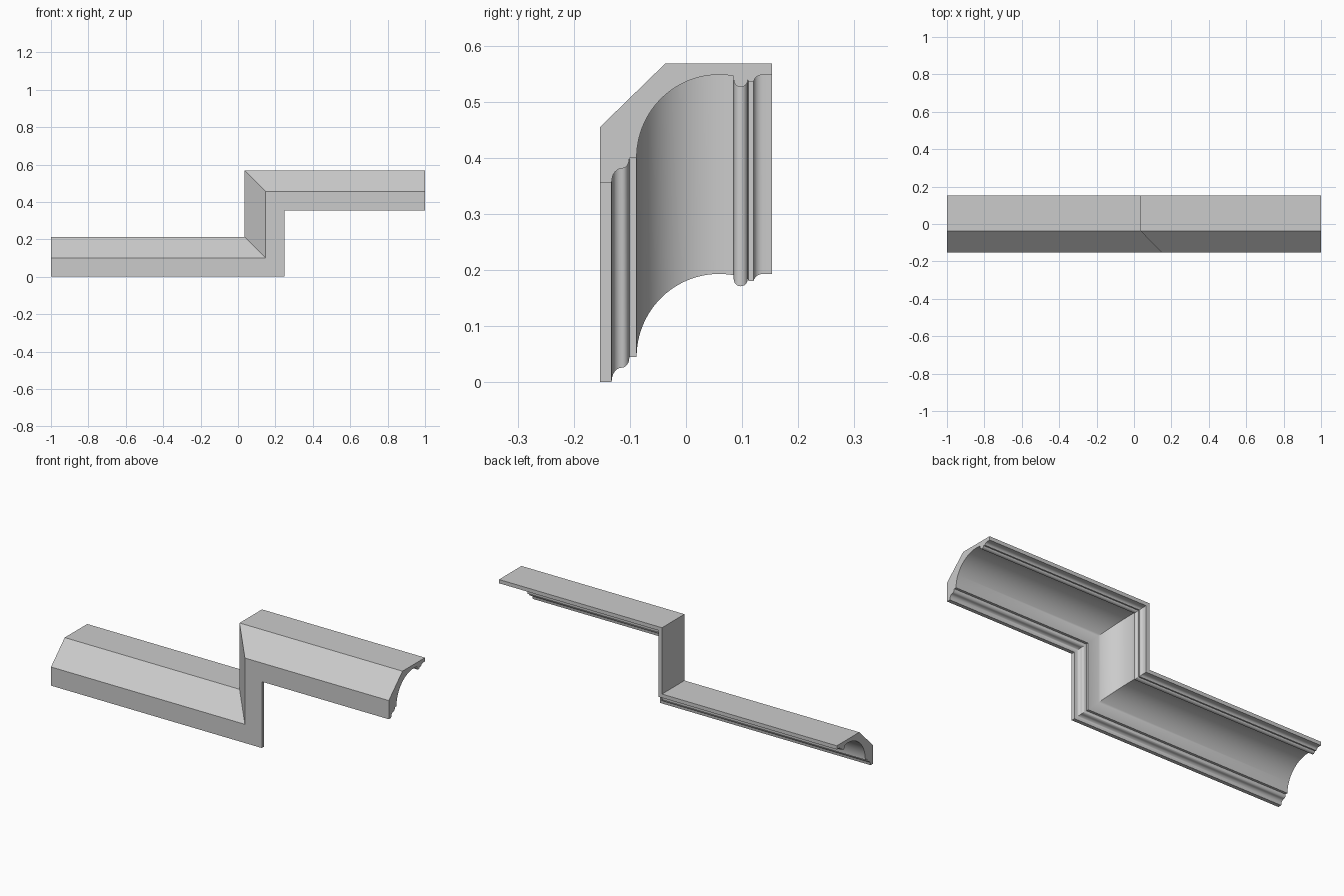
import bpy, bmesh
from math import sin, cos, radians

if "Cube" in bpy.data.objects:
    bpy.data.objects.remove(bpy.data.objects["Cube"])


def arc(cy, ch, ry, rh, a0, a1, n):
    """Points on an elliptical arc in the (depth, height) plane."""
    out = []
    for i in range(n + 1):
        a = radians(a0 + (a1 - a0) * i / n)
        out.append((cy + ry * cos(a), ch + rh * sin(a)))
    return out


# Cornice cross-section (y, height), front lip to back edge, then over the top
profile = [(-0.153, 0.0), (-0.133, 0.0)]
profile += arc(-0.114, 0.004, 0.018, 0.022, 180, 90, 6)       # ogee, lower half
profile += arc(-0.114, 0.044, 0.013, 0.018, -90, 0, 6)[1:]    # ogee, upper half
profile += [(-0.101, 0.045), (-0.088, 0.045)]
profile += arc(0.059, 0.045, 0.147, 0.148, 180, 80, 28)[1:]   # large cove
profile += arc(0.0975, 0.184, 0.0125, 0.013, 180, 360, 12)    # bead
profile += [(0.111, 0.181), (0.120, 0.180)]
profile += arc(0.137, 0.180, 0.016, 0.013, 180, 90, 6)[1:]    # small cove
profile += [(0.153, 0.193), (0.153, 0.213), (-0.037, 0.213), (-0.153, 0.100)]

# Stations along the stepped run; the two middle ones are 45 degree mitres
STEP, CORNER = 0.355, 0.248
stations = [
    lambda y, h: (-1.0, y, h),
    lambda y, h: (CORNER - h, y, h),
    lambda y, h: (CORNER - h, y, h + STEP),
    lambda y, h: (1.0, y, h + STEP),
]

# Sweep the section through the stations and cap both ends
bm = bmesh.new()
rings = [[bm.verts.new(s(y, h)) for y, h in profile] for s in stations]
n = len(profile)
for a, b in zip(rings, rings[1:]):
    for i in range(n):
        j = (i + 1) % n
        bm.faces.new((a[i], a[j], b[j], b[i]))
bm.faces.new(rings[0])
bm.faces.new(rings[-1])
bmesh.ops.recalc_face_normals(bm, faces=bm.faces)

mesh = bpy.data.meshes.new("stepped_cornice")
bm.to_mesh(mesh)
bm.free()
cornice = bpy.data.objects.new("stepped_cornice", mesh)
bpy.context.collection.objects.link(cornice)

# Smooth curves, crisp mitres and fillets
bpy.context.view_layer.objects.active = cornice
cornice.select_set(True)
bpy.ops.object.shade_smooth_by_angle(angle=radians(30))
